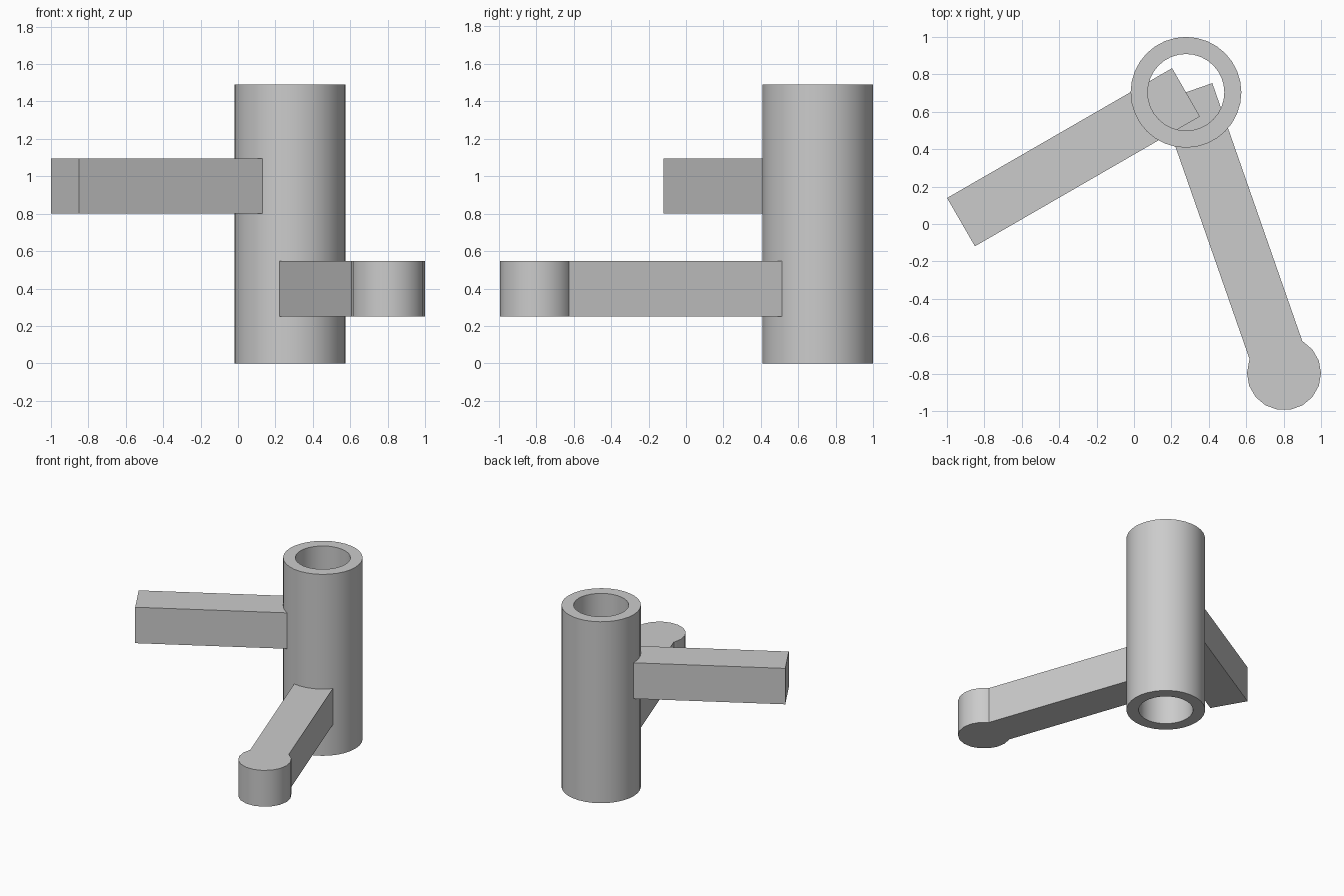
import bpy
import bmesh
from math import radians, cos, sin, pi
from mathutils import Vector

old = bpy.data.objects.get("Cube")
if old:
    bpy.data.objects.remove(old, do_unlink=True)

grey = bpy.data.materials.new("plain grey")
grey.use_nodes = True
colour = (0.6, 0.6, 0.6, 1)
grey.diffuse_color = colour
grey.node_tree.nodes["Principled BSDF"].inputs["Base Color"].default_value = colour


def finish(name, bm, smooth=False):
    bmesh.ops.recalc_face_normals(bm, faces=bm.faces)
    mesh = bpy.data.meshes.new(name)
    bm.to_mesh(mesh)
    bm.free()
    mesh.materials.append(grey)
    obj = bpy.data.objects.new(name, mesh)
    bpy.context.collection.objects.link(obj)
    if smooth:
        bpy.ops.object.select_all(action="DESELECT")
        obj.select_set(True)
        bpy.context.view_layer.objects.active = obj
        bpy.ops.object.shade_smooth_by_angle(angle=radians(35))
    return obj


def ring(bm, centre, radius, z, sides):
    return [bm.verts.new((centre.x + radius * cos(2 * pi * i / sides),
                          centre.y + radius * sin(2 * pi * i / sides), z))
            for i in range(sides)]


def bridge(bm, a, b):
    for i in range(len(a)):
        j = (i + 1) % len(a)
        bm.faces.new((a[i], a[j], b[j], b[i]))


def arm(name, start, end, width, bottom, top):
    # Straight square bar between two plan points
    side = (end - start).normalized().orthogonal() * width / 2
    corners = (start + side, start - side, end - side, end + side)
    bm = bmesh.new()
    low = [bm.verts.new((p.x, p.y, bottom)) for p in corners]
    high = [bm.verts.new((p.x, p.y, top)) for p in corners]
    bridge(bm, low, high)
    bm.faces.new(low)
    bm.faces.new(high)
    return finish(name, bm)


hub = Vector((0.278, 0.704))
pad = Vector((0.802, -0.798))

# Hollow upright tube
bm = bmesh.new()
loops = [ring(bm, hub, r, z, 32)
         for r, z in ((0.296, 0), (0.296, 1.49), (0.205, 1.49), (0.205, 0))]
for k in range(4):
    bridge(bm, loops[k], loops[(k + 1) % 4])
finish("upright_tube", bm, True)

# Upper and lower arms
arm("upper_arm", hub, Vector((-0.925, 0.01)), 0.298, 0.80, 1.095)
arm("lower_arm", hub, pad, 0.298, 0.25, 0.548)

# Round end of the lower arm
bm = bmesh.new()
low = ring(bm, pad, 0.198, 0.25, 18)
high = ring(bm, pad, 0.198, 0.548, 18)
bridge(bm, low, high)
bm.faces.new(low)
bm.faces.new(high)
finish("lower_arm_round_end", bm, True)
